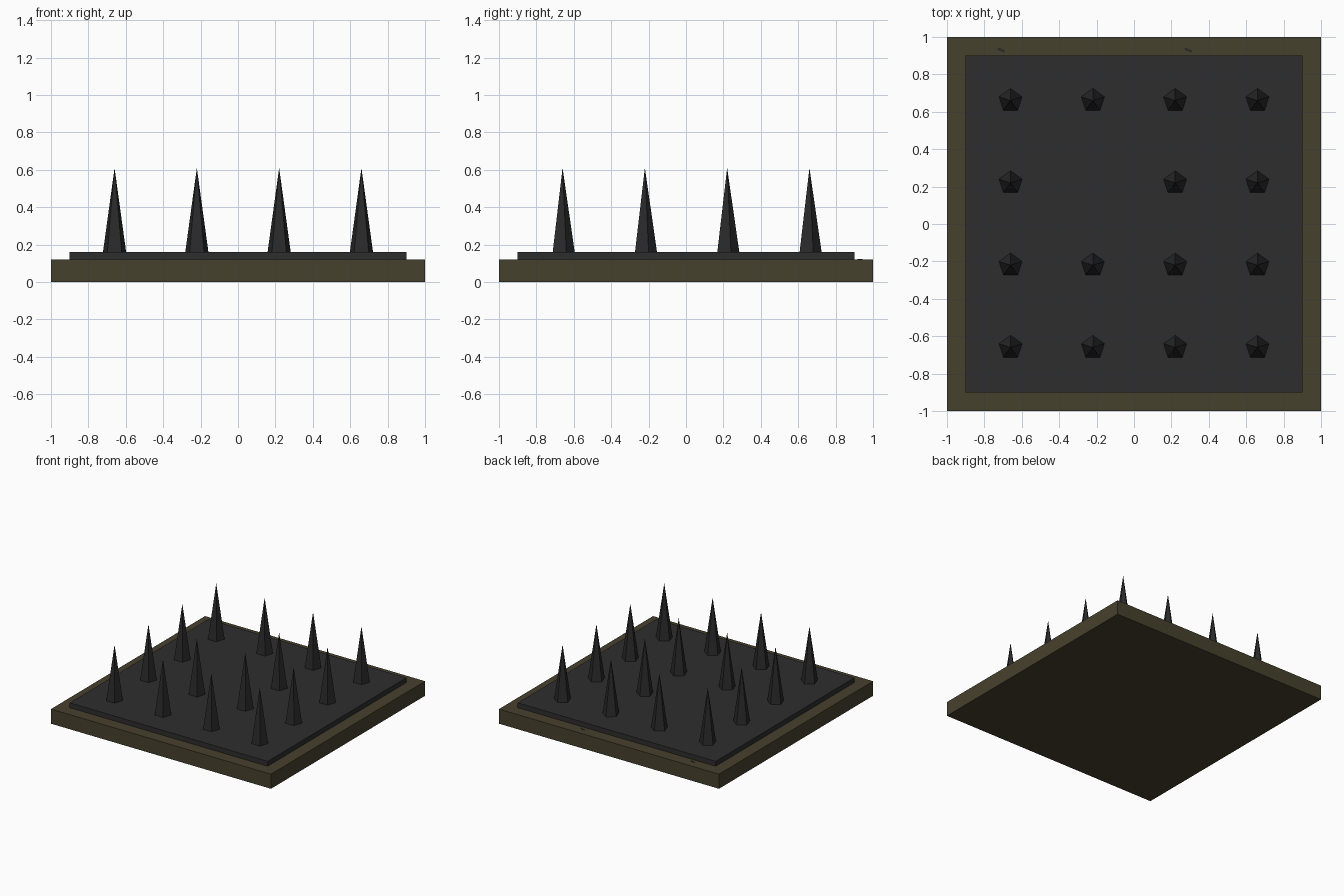
import bpy
import bmesh
from math import pi
from mathutils import Matrix

cube = bpy.data.objects.get("Cube")
if cube:
    bpy.data.objects.remove(cube, do_unlink=True)


def make_material(name, rgb):
    mat = bpy.data.materials.new(name)
    mat.use_nodes = True
    mat.diffuse_color = (*rgb, 1)
    bsdf = mat.node_tree.nodes["Principled BSDF"]
    bsdf.inputs["Base Color"].default_value = (*rgb, 1)
    return mat


def add_object(name, bm, mat):
    mesh = bpy.data.meshes.new(name)
    bm.to_mesh(mesh)
    bm.free()
    mesh.materials.append(mat)
    obj = bpy.data.objects.new(name, mesh)
    bpy.context.collection.objects.link(obj)
    return obj


def slab(name, size, bottom, top, mat, x=0, y=0, turn=0):
    """Box of the given footprint between two heights."""
    bm = bmesh.new()
    bmesh.ops.create_cube(bm, size=1, matrix=Matrix.Diagonal((*size, top - bottom, 1)))
    obj = add_object(name, bm, mat)
    obj.location = (x, y, (bottom + top) / 2)
    obj.rotation_euler.z = turn
    return obj


def spike(name, x, y, bottom, top, radius, mat):
    """Five-sided pointed spike with one corner toward the back."""
    bm = bmesh.new()
    bmesh.ops.create_cone(bm, cap_ends=True, segments=5, radius1=radius, radius2=0,
                          depth=top - bottom)
    bmesh.ops.remove_doubles(bm, verts=bm.verts, dist=0.0001)
    # Turn the ring so its corner lies on +y
    corner = max(bm.verts, key=lambda v: v.co.xy.length)
    angle = corner.co.xy.angle_signed((0, 1))
    bmesh.ops.rotate(bm, verts=bm.verts, matrix=Matrix.Rotation(-angle, 3, "Z"))
    obj = add_object(name, bm, mat)
    obj.location = (x, y, (bottom + top) / 2)
    return obj


olive = make_material("dark_olive", (0.062, 0.052, 0.026))
charcoal = make_material("charcoal", (0.027, 0.027, 0.027))
iron = make_material("dark_iron", (0.022, 0.023, 0.022))

# Stone base and raised metal plate
slab("base", (2, 2), 0, 0.12, olive)
slab("plate", (1.8, 1.8), 0.12, 0.16, charcoal)

# Grid of spikes with one gap
spots = (-0.66, -0.22, 0.22, 0.66)
gap = (-0.22, 0.22)
for x in spots:
    for y in spots:
        if (x, y) != gap:
            spike("spike", x, y, 0.16, 0.61, 0.065, iron)

# Small dark flecks on the back rim
for x in (-0.71, 0.29):
    slab("rim_fleck", (0.04, 0.014), 0.119, 0.122, iron, x, 0.93, -pi / 8)
